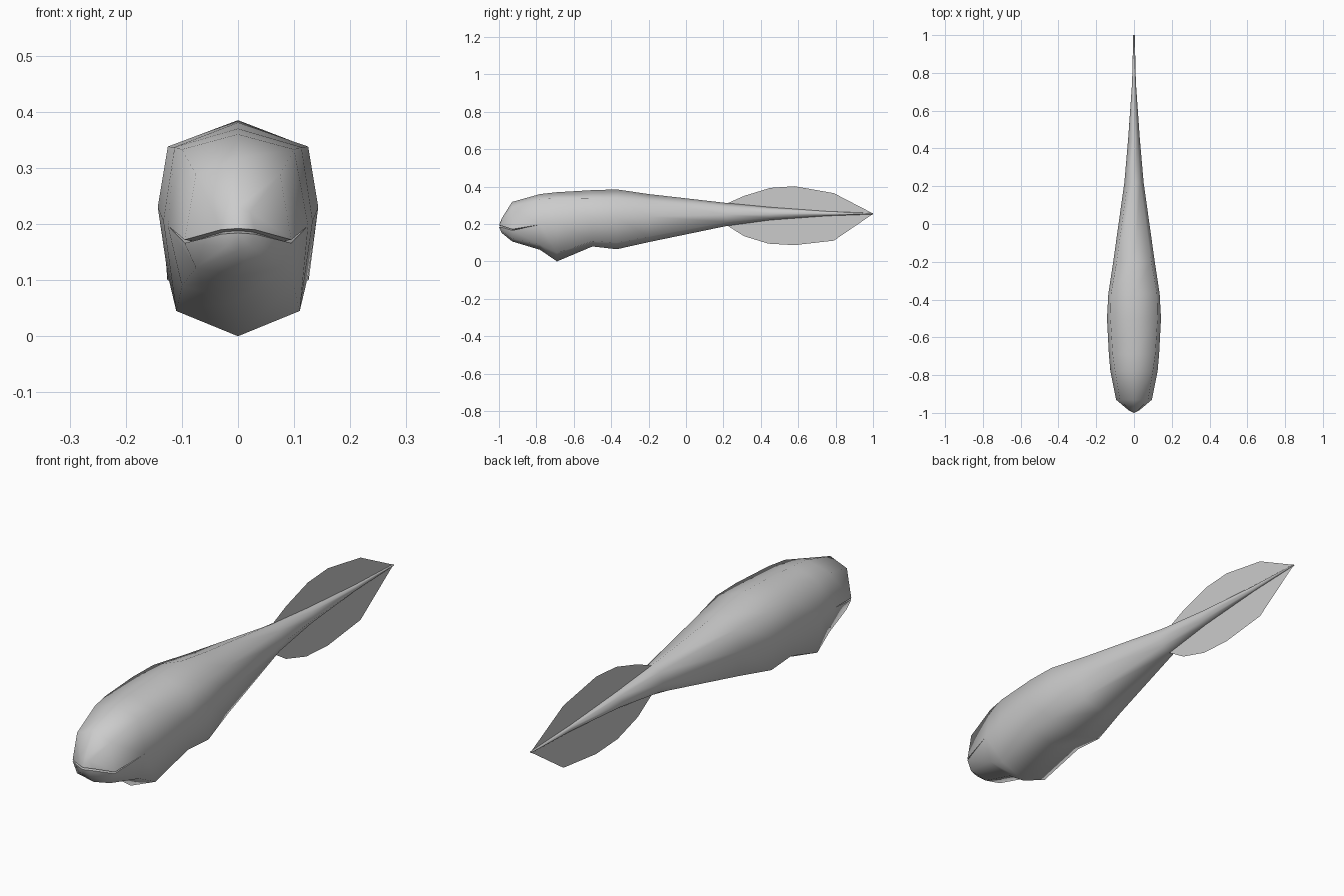
import bpy
import bmesh
import math

if "Cube" in bpy.data.objects:
    bpy.data.objects.remove(bpy.data.objects["Cube"])

grey = bpy.data.materials.new("plain grey")
grey.diffuse_color = (0.6, 0.6, 0.6, 1)
grey.use_nodes = True
grey.node_tree.nodes["Principled BSDF"].inputs["Base Color"].default_value = grey.diffuse_color


def finish(name, bm):
    mesh = bpy.data.meshes.new(name)
    bm.to_mesh(mesh)
    bm.free()
    mesh.materials.append(grey)
    obj = bpy.data.objects.new(name, mesh)
    bpy.context.collection.objects.link(obj)
    return obj


# Cross-sections from nose to tail tip:
# y, top z, upper (x, z), side (x, z), lower (x, z), bottom z, mouth half gap
SECTIONS = [
    (-1.0, .192, (0, .192), (0, .188), (0, .184), .184, .004),
    (-.985, .230, (.022, .222), (.030, .186), (.022, .160), .152, .004),
    (-.93, .318, (.075, .288), (.095, .169), (.075, .122), .107, .003),
    (-.78, .360, (.100, .333), (.125, .197), (.100, .090), .062, 0),
    (-.69, .370, (.113, .337), (.133, .205), (.110, .045), 0, 0),
    (-.50, .381, (.125, .338), (.143, .230), (.125, .108), .080, 0),
    (-.37, .385, (.122, .338), (.136, .235), (.126, .100), .065, 0),
    (-.20, .360, (.092, .325), (.110, .240), (.095, .132), .103, 0),
    (.22, .312, (.034, .292), (.051, .250), (.034, .210), .190, 0),
    (.45, .290, (.018, .278), (.031, .253), (.018, .233), .221, 0),
    (.75, .268, (.006, .264), (.010, .255), (.006, .248), .243, 0),
    (1.0, .258, (.003, .257), (.004, .255), (.003, .253), .252, 0),
]

# Body, with an inset crease for the mouth
bm = bmesh.new()
rings = []
for y, top, up, side, low, bottom, gap in SECTIONS:
    sx, sz = side
    depth = .02 if gap else 0
    half = [(0, y, top), (up[0], y, up[1]),
            (sx, y, sz + gap), (sx * .85, y + depth, sz), (sx, y, sz - gap),
            (low[0], y, low[1]), (0, y, bottom)]
    ring = half + [(-x, v, z) for x, v, z in half[-2:0:-1]]
    rings.append([bm.verts.new(p) for p in ring])
    if not gap:
        rings[-1][3].co.x = sx
        rings[-1][9].co.x = -sx
for a, b in zip(rings, rings[1:]):
    for i in range(len(a)):
        j = (i + 1) % len(a)
        bm.faces.new((a[i], a[j], b[j], b[i]))
bm.faces.new(rings[-1])
bmesh.ops.remove_doubles(bm, verts=bm.verts[:], dist=.0002)
bmesh.ops.recalc_face_normals(bm, faces=bm.faces[:])
body = finish("body", bm)
bpy.context.view_layer.objects.active = body
body.select_set(True)
bpy.ops.object.shade_smooth_by_angle(angle=math.radians(70))

# Tail fin: thin upper and lower sheets on the centre line
FINS = {
    "upper_tail_fin": [(.22, .310), (.31, .350), (.45, .393), (.58, .402), (.79, .365),
                       (1, .256), (.75, .262), (.45, .282)],
    "lower_tail_fin": [(.22, .192), (.45, .228), (.75, .248), (1, .254),
                       (.79, .111), (.58, .087), (.44, .095), (.31, .135)],
}
for name, outline in FINS.items():
    bm = bmesh.new()
    face = bm.faces.new([bm.verts.new((0, y, z)) for y, z in outline])
    face.normal_update()
    if face.normal.x < 0:
        face.normal_flip()
    finish(name, bm)
